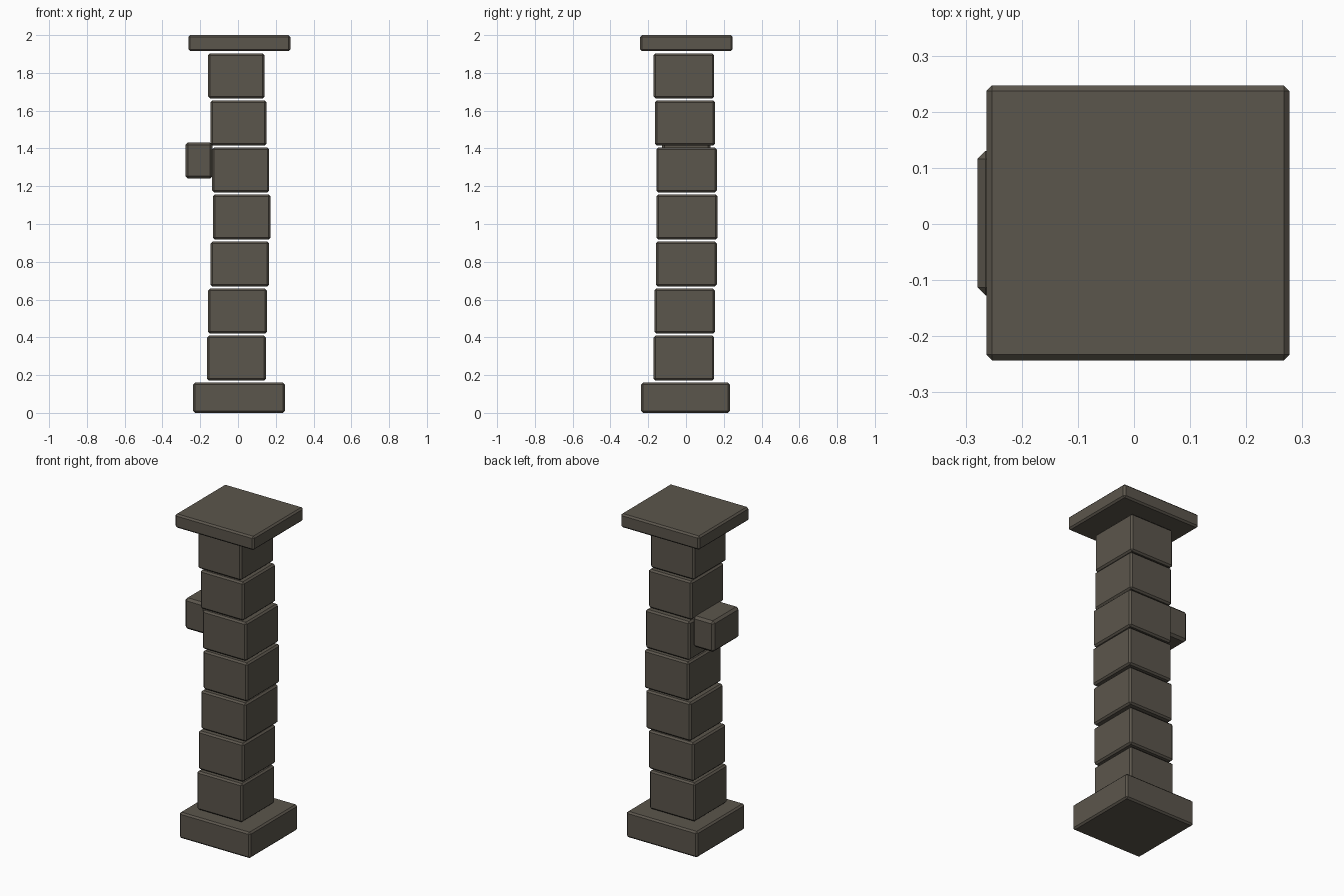
import bpy, bmesh

if "Cube" in bpy.data.objects:
    bpy.data.objects.remove(bpy.data.objects["Cube"])

stone = bpy.data.materials.new("dark_stone")
stone.diffuse_color = (0.105, 0.092, 0.072, 1)
stone.use_nodes = True
stone.node_tree.nodes["Principled BSDF"].inputs["Base Color"].default_value = stone.diffuse_color


def block(name, x, y, z, bevel=0.01):
    """Chamfered stone block spanning the given x, y and z ranges."""
    bm = bmesh.new()
    bmesh.ops.create_cube(bm, size=1)
    for v in bm.verts:
        v.co = [r[0] + (c + 0.5) * (r[1] - r[0]) for c, r in zip(v.co, (x, y, z))]
    bmesh.ops.bevel(bm, geom=bm.edges[:], offset=bevel, segments=1,
                    affect='EDGES', profile=0.5)
    mesh = bpy.data.meshes.new(name)
    bm.to_mesh(mesh)
    bm.free()
    mesh.materials.append(stone)
    obj = bpy.data.objects.new(name, mesh)
    bpy.context.collection.objects.link(obj)
    return obj


# Foot and cap slabs
block("base_slab", (-0.238, 0.248), (-0.238, 0.232), (0.0, 0.16))
block("cap_slab", (-0.263, 0.277), (-0.243, 0.247), (1.915, 2.0))

# Seven loosely stacked shaft stones with small open joints
shaft = [((-0.164, 0.148), (-0.172, 0.149)),
         ((-0.158, 0.153), (-0.167, 0.153)),
         ((-0.145, 0.164), (-0.159, 0.163)),
         ((-0.133, 0.172), (-0.156, 0.167)),
         ((-0.137, 0.165), (-0.157, 0.163)),
         ((-0.146, 0.151), (-0.164, 0.154)),
         ((-0.158, 0.141), (-0.172, 0.149))]
for i, (x, y) in enumerate(shaft):
    z0 = 0.171 + i * 0.249
    block(f"shaft_stone_{i + 1}", x, y, (z0, z0 + 0.238))

# Projecting stone on the left side
block("side_stone", (-0.279, -0.135), (-0.127, 0.130), (1.24, 1.432), 0.014)
